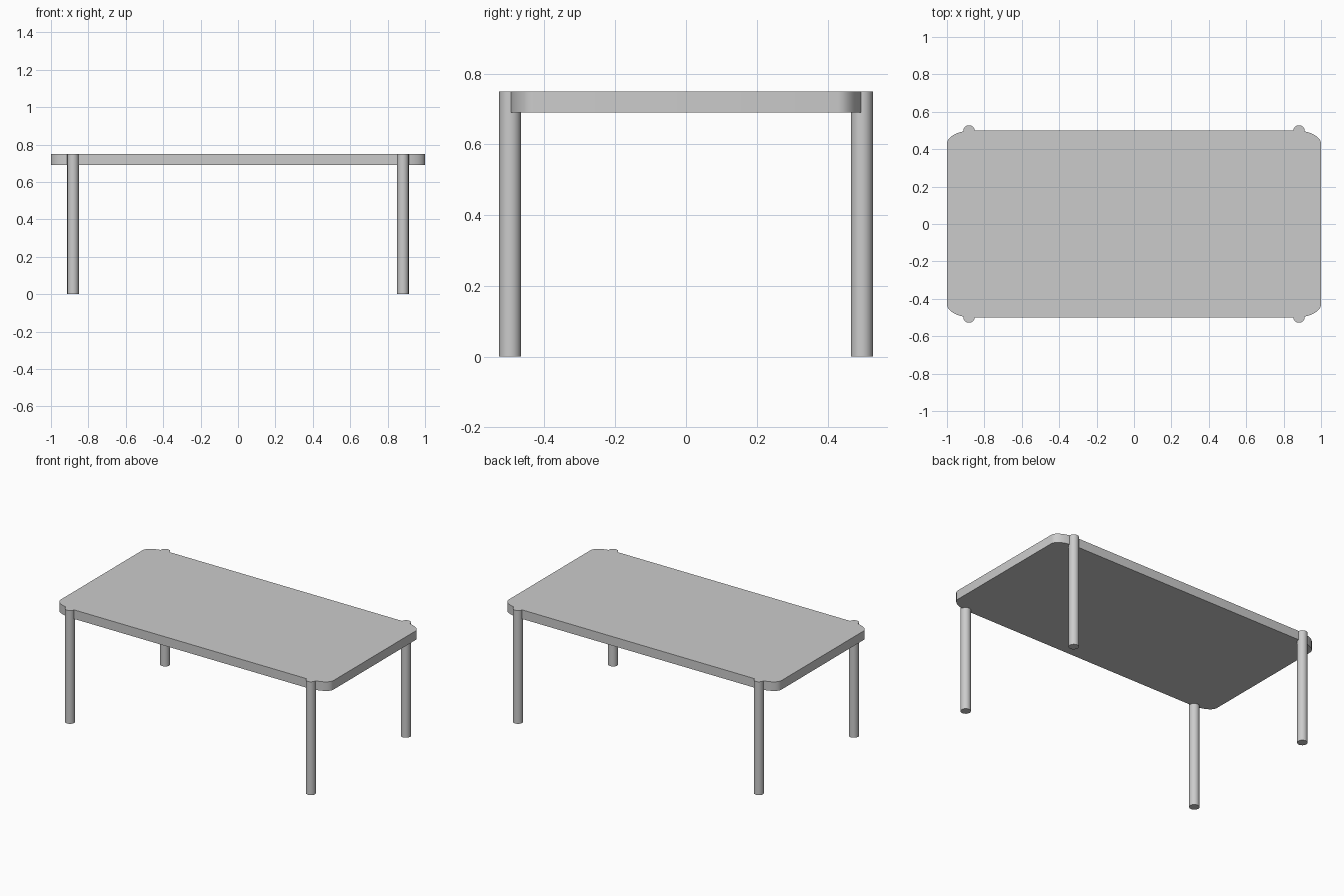
import bpy, bmesh
from math import sin, cos, pi

if "Cube" in bpy.data.objects:
    bpy.data.objects.remove(bpy.data.objects["Cube"])

HEIGHT = 0.75
THICK = 0.06
HALF_X, HALF_Y = 1.0, 0.5
ROUND_X, ROUND_Y = 0.14, 0.07   # elliptical corner radii
LEG_R = 0.031
LEG_X, LEG_Y = 0.882, 0.497
CORNER_STEPS = 8


def finish(obj):
    bpy.ops.object.select_all(action='DESELECT')
    obj.select_set(True)
    bpy.context.view_layer.objects.active = obj
    bpy.ops.object.shade_smooth_by_angle(angle=0.6)


# Tabletop: rounded rectangle outline extruded upwards
bm = bmesh.new()
outline = []
for i, (sx, sy) in enumerate([(1, 1), (-1, 1), (-1, -1), (1, -1)]):
    for k in range(CORNER_STEPS + 1):
        a = (i + k / CORNER_STEPS) * pi / 2
        outline.append(bm.verts.new((sx * (HALF_X - ROUND_X) + ROUND_X * cos(a),
                                     sy * (HALF_Y - ROUND_Y) + ROUND_Y * sin(a),
                                     HEIGHT - THICK)))
base = bm.faces.new(outline)
ext = bmesh.ops.extrude_face_region(bm, geom=[base], use_keep_orig=True)
bmesh.ops.translate(bm, vec=(0, 0, THICK),
                    verts=[v for v in ext['geom'] if isinstance(v, bmesh.types.BMVert)])
bmesh.ops.recalc_face_normals(bm, faces=bm.faces)
mesh = bpy.data.meshes.new("tabletop")
bm.to_mesh(mesh)
bm.free()
top = bpy.data.objects.new("tabletop", mesh)
bpy.context.collection.objects.link(top)
finish(top)

# Legs: round posts overlapping the long edges, flush with the top surface
for y_name, sy in (("front", -1), ("back", 1)):
    for x_name, sx in (("left", -1), ("right", 1)):
        bpy.ops.mesh.primitive_cylinder_add(vertices=16, radius=LEG_R, depth=HEIGHT,
                                            location=(sx * LEG_X, sy * LEG_Y, HEIGHT / 2))
        leg = bpy.context.object
        leg.name = f"{y_name}_{x_name}_leg"
        finish(leg)
